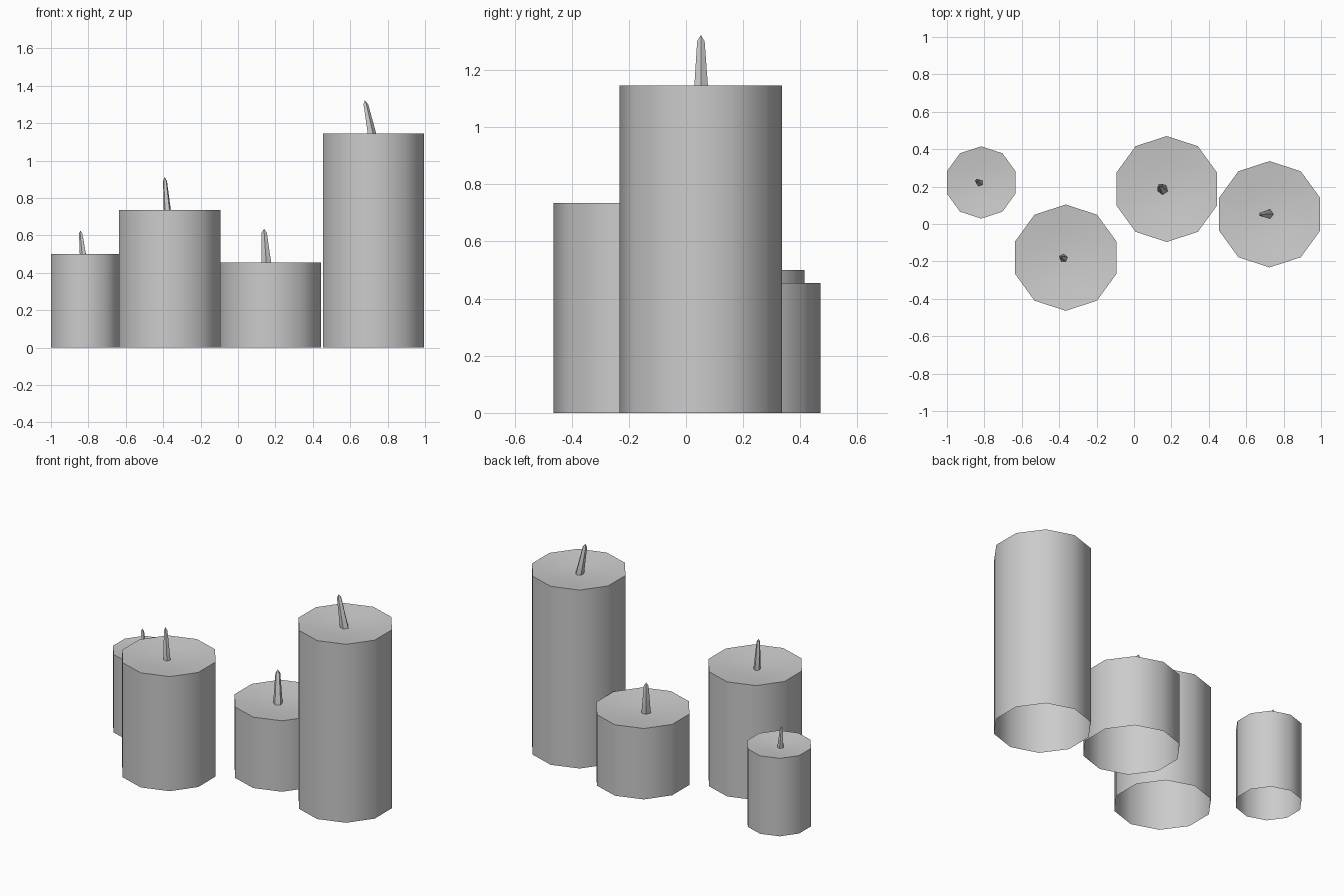
import bpy, bmesh, math

cube = bpy.data.objects.get("Cube")
if cube:
    bpy.data.objects.remove(cube)

grey = bpy.data.materials.new("plain grey")
grey.use_nodes = True
grey.diffuse_color = (0.6, 0.6, 0.6, 1)
grey.node_tree.nodes["Principled BSDF"].inputs["Base Color"].default_value = (0.6, 0.6, 0.6, 1)


def ring(bm, x, y, z, r, sides, turn):
    """Regular polygon of vertices, lying flat."""
    step = 2 * math.pi / sides
    return [bm.verts.new((x + r * math.cos(turn + i * step),
                          y + r * math.sin(turn + i * step), z)) for i in range(sides)]


def loft(name, sections, tip, sides, turn, angle):
    """Join rings (x, y, z, radius) into a skin, open below and closed at a tip point."""
    bm = bmesh.new()
    rings = [ring(bm, *s, sides, turn) for s in sections]
    end = bm.verts.new(tip)
    for i in range(sides):
        j = (i + 1) % sides
        for a, b in zip(rings, rings[1:]):
            bm.faces.new((a[i], a[j], b[j], b[i]))
        bm.faces.new((rings[-1][i], rings[-1][j], end))
    mesh = bpy.data.meshes.new(name)
    bm.to_mesh(mesh)
    bm.free()
    mesh.materials.append(grey)
    obj = bpy.data.objects.new(name, mesh)
    bpy.context.collection.objects.link(obj)
    bpy.ops.object.select_all(action="DESELECT")
    obj.select_set(True)
    bpy.context.view_layer.objects.active = obj
    bpy.ops.object.shade_smooth_by_angle(angle=math.radians(angle))


def candle(name, x, y, r, h, base, tip, wick_r, turn):
    # Ten-sided wax body, hollow below, with a shallow melted dip on top
    dip = 0.09 * r
    loft(name + "_wax",
         [(x, y, 0, r), (x, y, h, r), (x, y, h - 0.7 * dip, 0.5 * r)],
         (x, y, h - dip), 10, math.pi / 2, 45)

    # Leaning tapered wick with a chipped point, rooted in the dip
    def along(t):
        return [base[k] + (tip[k] - base[k]) * t for k in (0, 1)] + [h + (tip[2] - h) * t]
    loft(name + "_wick",
         [(*along(-0.2), wick_r * 1.1), (*along(0.88), wick_r * 0.55)],
         tip, 5, turn, 30)


candle("small_candle", -0.817, 0.222, 0.193, 0.50,
       (-0.828, 0.222), (-0.842, 0.232, 0.625), 0.018, 0.6)
candle("medium_candle", -0.365, -0.18, 0.284, 0.735,
       (-0.378, -0.182), (-0.392, -0.175, 0.912), 0.02, 0.3)
candle("short_candle", 0.175, 0.187, 0.283, 0.455,
       (0.152, 0.187), (0.139, 0.205, 0.635), 0.027, 0.9)
candle("tall_candle", 0.725, 0.052, 0.284, 1.145,
       (0.714, 0.053), (0.678, 0.052, 1.322), 0.025, 0)
